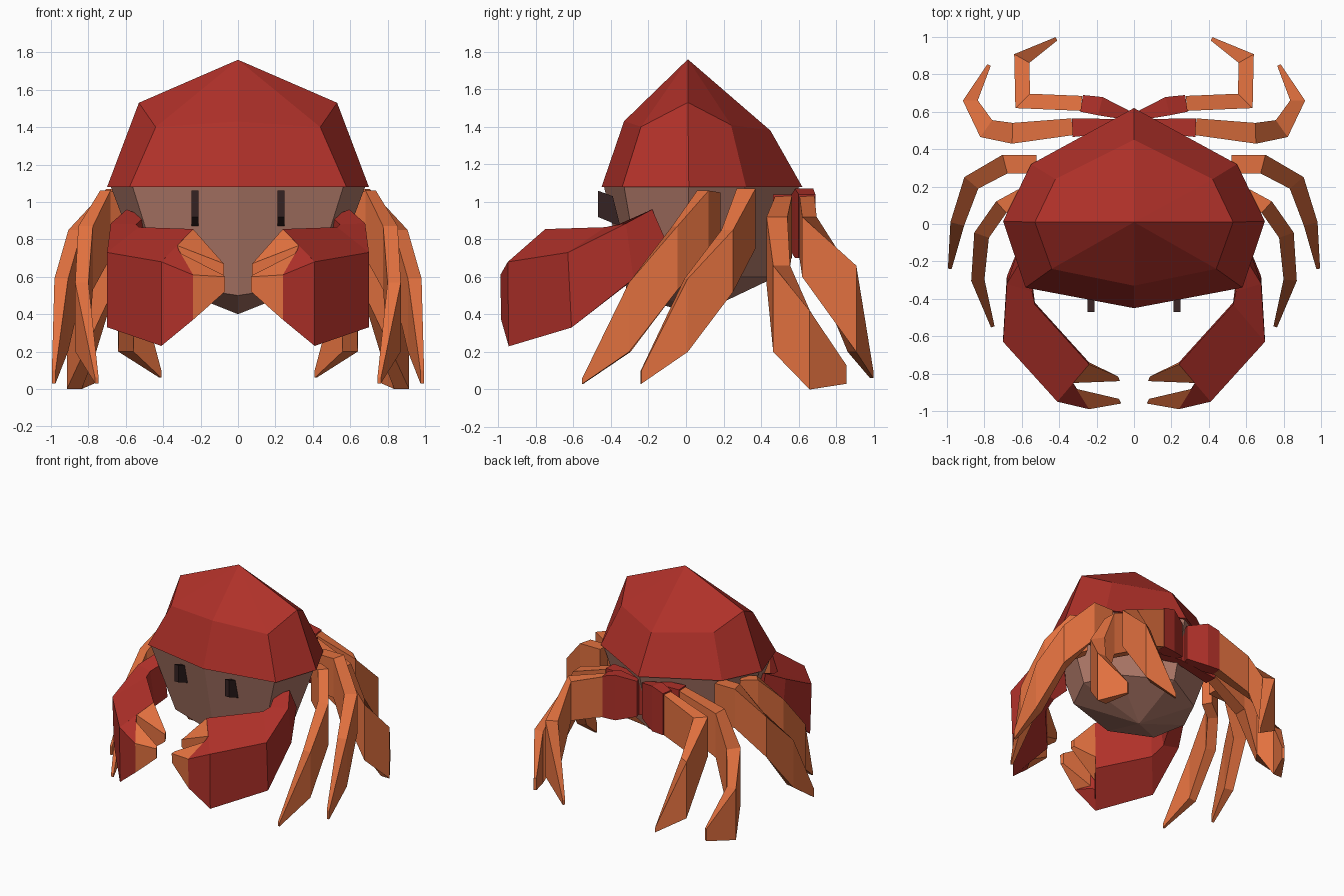
import bpy, bmesh
from mathutils import Vector


def material(name, rgb):
    m = bpy.data.materials.new(name)
    m.diffuse_color = (*rgb, 1)
    return m


RED = material("shell red", (0.43, 0.030, 0.022))
ORANGE = material("leg orange", (0.76, 0.165, 0.050))
TAN = material("belly tan", (0.43, 0.19, 0.14))
DARK = material("eye dark", (0.035, 0.016, 0.016))


def loft(name, sections, mat, mirror=True):
    """Skin equal-length point rings, cap both ends, mirror across x."""
    bm = bmesh.new()
    rings = [[bm.verts.new(p) for p in s] for s in sections]
    for a, b in zip(rings, rings[1:]):
        n = len(a)
        for i in range(n):
            j = (i + 1) % n
            bm.faces.new((a[i], a[j], b[j], b[i]))
    bm.faces.new(rings[0])
    bm.faces.new(rings[-1])
    bmesh.ops.recalc_face_normals(bm, faces=bm.faces)
    me = bpy.data.meshes.new(name)
    bm.to_mesh(me)
    bm.free()
    me.materials.append(mat)
    ob = bpy.data.objects.new(name, me)
    bpy.context.collection.objects.link(ob)
    if mirror:
        ob.modifiers.new("mirror", 'MIRROR').use_mirror_merge = False
    return ob


def dome(name, rings, apex, mat):
    """Closed dome: half rings mirrored to full rings, fanned to an apex."""
    bm = bmesh.new()
    full = []
    for half in rings:
        pts = half + [(-x, y, z) for x, y, z in reversed(half[1:-1])]
        full.append([bm.verts.new(p) for p in pts])
    tip = bm.verts.new(apex)
    n = len(full[0])
    bm.faces.new(full[0])
    for i in range(n):
        j = (i + 1) % n
        bm.faces.new((full[0][i], full[0][j], full[1][j], full[1][i]))
        bm.faces.new((full[1][i], full[1][j], tip))
    bmesh.ops.recalc_face_normals(bm, faces=bm.faces)
    me = bpy.data.meshes.new(name)
    bm.to_mesh(me)
    bm.free()
    me.materials.append(mat)
    bpy.context.collection.objects.link(bpy.data.objects.new(name, me))


def blade(name, path, mat):
    """Tall limb along a path of (x, y, z_low, z_high, width), mitred at bends."""
    pts = [Vector(p[:2]) for p in path]
    dirs = [(b - a).normalized() for a, b in zip(pts, pts[1:])]
    secs = []
    for i, (x, y, lo, hi, w) in enumerate(path):
        d0, d1 = dirs[max(i - 1, 0)], dirs[min(i, len(dirs) - 1)]
        t = (d0 + d1).normalized()
        w /= 2 * t.dot(d0)
        sx, sy = -t.y * w, t.x * w
        secs.append([(x + sx, y + sy, lo), (x - sx, y - sy, lo),
                     (x - sx, y - sy, hi), (x + sx, y + sy, hi)])
    loft(name, secs, mat)


def slab(top, bottom):
    """Section from an outer and an inner edge."""
    return [top[0], top[1], bottom[1], bottom[0]]


# Shell and belly
rim = [(0, -0.45, 1.08), (0.58, -0.34, 1.08), (0.70, 0.015, 1.08),
       (0.55, 0.32, 1.08), (0, 0.62, 1.08)]
dome("shell", [rim, [(0, -0.33, 1.43), (0.44, -0.24, 1.40), (0.53, 0.01, 1.53),
                     (0.42, 0.24, 1.41), (0, 0.45, 1.38)]], (0, 0.01, 1.76), RED)
belly_rim = [(x * 0.97, y * 0.97, 1.079) for x, y, z in rim]
dome("belly", [belly_rim, [(0, -0.31, 0.50), (0.40, -0.24, 0.56), (0.50, 0.0, 0.60),
                           (0.37, 0.27, 0.60), (0, 0.48, 0.60)]], (0, 0.06, 0.40), TAN)

# Eyes
loft("eye", [[(x, -0.47, 1.06), (x, -0.39, 1.03), (x, -0.35, 0.87), (x, -0.47, 0.92)]
             for x in (0.212, 0.248)], DARK)

# Walking legs, front to back
blade("front_leg", [(0.60, 0.15, 0.76, 1.05, 0.08), (0.71, 0.09, 0.70, 1.06, 0.08),
                    (0.815, -0.06, 0.53, 0.87, 0.08), (0.835, -0.30, 0.20, 0.57, 0.07),
                    (0.755, -0.55, 0.03, 0.06, 0.02)], ORANGE)
blade("second_leg", [(0.52, 0.32, 0.76, 1.07, 0.10), (0.69, 0.32, 0.75, 1.07, 0.10),
                     (0.87, 0.22, 0.52, 0.85, 0.09), (0.945, 0.0, 0.20, 0.59, 0.075),
                     (0.985, -0.24, 0.03, 0.10, 0.02)], ORANGE)
blade("third_leg", [(0.33, 0.52, 0.72, 1.03, 0.09), (0.65, 0.485, 0.56, 0.92, 0.11),
                    (0.79, 0.51, 0.20, 0.66, 0.10), (0.875, 0.66, 0.0, 0.42, 0.07),
                    (0.775, 0.85, 0.03, 0.13, 0.02)], ORANGE)
blade("rear_leg", [(0.28, 0.645, 0.70, 1.03, 0.08), (0.595, 0.658, 0.60, 0.92, 0.08),
                   (0.60, 0.885, 0.20, 0.66, 0.08), (0.415, 0.99, 0.06, 0.10, 0.02)],
      ORANGE)

# Red hips of the back legs
blade("third_hip", [(0.0, 0.53, 0.74, 1.03, 0.06), (0.33, 0.515, 0.70, 1.04, 0.10)], RED)
blade("rear_hip", [(0.03, 0.58, 0.74, 1.03, 0.05), (0.18, 0.63, 0.70, 1.07, 0.10),
                   (0.28, 0.645, 0.70, 1.04, 0.09)], RED)

# Claw arm and palm
loft("claw_arm", [
    slab([(0.595, -0.18, 0.96), (0.50, -0.24, 0.92)], [(0.61, -0.11, 0.80), (0.50, -0.20, 0.62)]),
    slab([(0.68, -0.32, 0.885), (0.545, -0.36, 0.88)], [(0.68, -0.28, 0.59), (0.545, -0.30, 0.57)]),
    slab([(0.70, -0.63, 0.73), (0.53, -0.43, 0.865)], [(0.70, -0.61, 0.33), (0.53, -0.42, 0.52)]),
    slab([(0.41, -0.95, 0.68), (0.24, -0.75, 0.855)], [(0.41, -0.945, 0.23), (0.24, -0.74, 0.45)]),
], RED)
loft("claw_palm_tip", [
    slab([(0.41, -0.95, 0.68), (0.325, -0.85, 0.767)], [(0.41, -0.945, 0.23), (0.325, -0.85, 0.34)]),
    slab([(0.24, -0.99, 0.61), (0.315, -0.87, 0.74)], [(0.24, -0.985, 0.37), (0.315, -0.87, 0.36)]),
], RED)

# Pincer fingers
loft("upper_finger", [
    slab([(0.325, -0.85, 0.767), (0.24, -0.75, 0.855)], [(0.325, -0.85, 0.42), (0.24, -0.74, 0.55)]),
    slab([(0.075, -0.84, 0.67), (0.085, -0.815, 0.68)], [(0.075, -0.84, 0.61), (0.085, -0.815, 0.62)]),
], ORANGE)
loft("lower_finger", [
    slab([(0.24, -0.99, 0.61), (0.315, -0.88, 0.73)], [(0.24, -0.985, 0.37), (0.315, -0.88, 0.38)]),
    slab([(0.07, -0.96, 0.60), (0.08, -0.935, 0.61)], [(0.07, -0.955, 0.52), (0.08, -0.935, 0.52)]),
], ORANGE)
